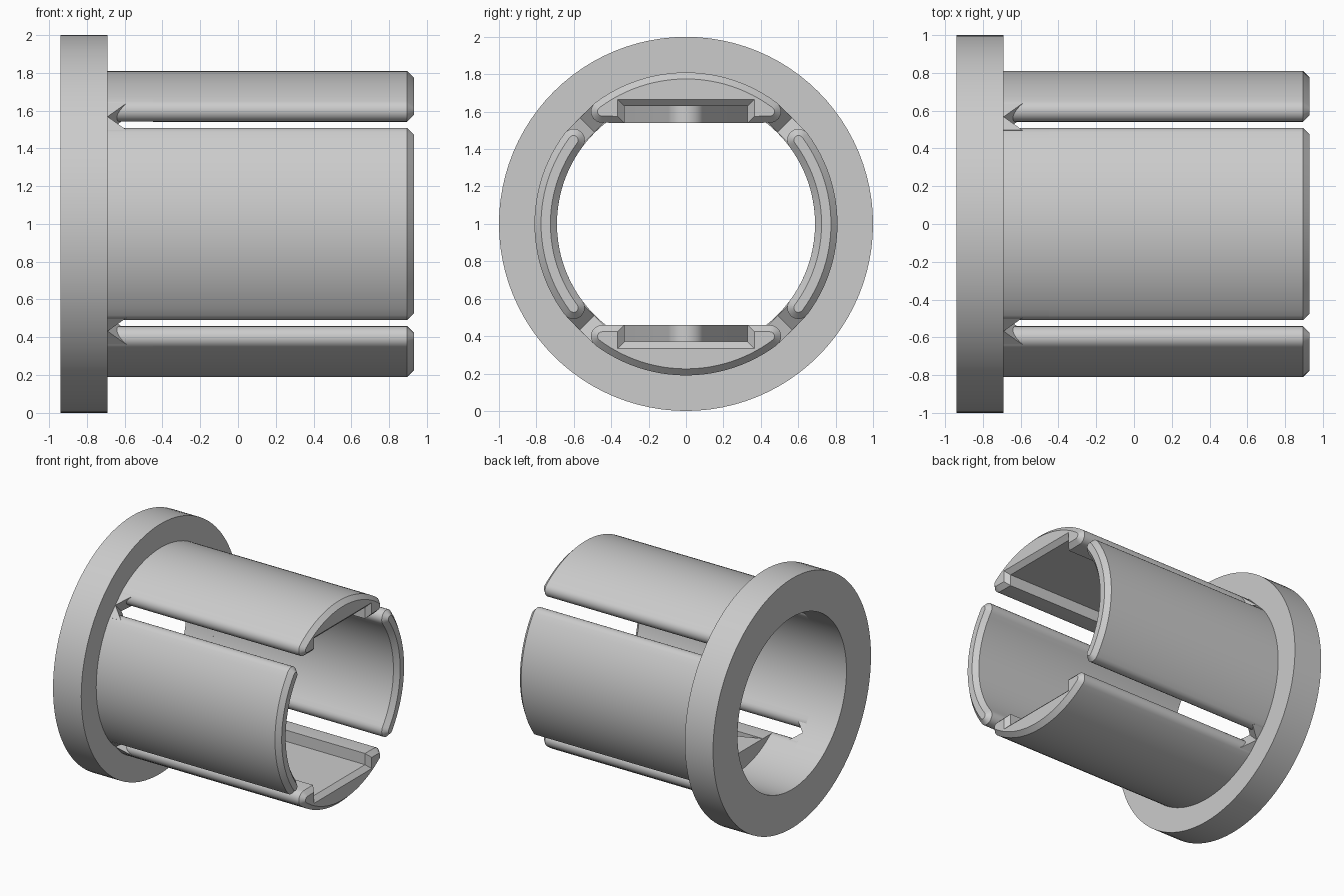
import bpy, bmesh
from math import sin, cos, pi, radians, asin, sqrt
from mathutils import Matrix, Vector

cube = bpy.data.objects.get("Cube")
if cube:
    bpy.data.objects.remove(cube)

grey = bpy.data.materials.new("plain grey")
grey.use_nodes = True
colour = (0.6, 0.6, 0.6, 1)
grey.diffuse_color = colour
grey.node_tree.nodes["Principled BSDF"].inputs["Base Color"].default_value = colour

# Main sizes
FLANGE_R, OUTER, BORE = 1.0, 0.81, 0.69
BACK, STEP, SHOULDER, END = -0.94, -0.69, -0.45, 0.93
CHAMFER = 0.035
MID, ROUND = (OUTER + BORE) / 2, (OUTER - BORE) / 2
SLOT = 0.048                                   # half width of each slot
HALF = pi / 4 - asin((SLOT + ROUND) / MID)     # half angle of a finger
FLAT, FLOOR, POCKET = 0.54, 0.63, 0.33


def arc(cx, cy, r, a0, a1, n):
    return [(cx + r * cos(a0 + (a1 - a0) * i / n),
             cy + r * sin(a0 + (a1 - a0) * i / n)) for i in range(n + 1)]


def finish(bm, name, turn=0.0):
    """Turn about the tube axis, lift into place and shade."""
    bmesh.ops.recalc_face_normals(bm, faces=bm.faces)
    bm.transform(Matrix.Translation((0, 0, 1)) @ Matrix.Rotation(turn, 4, 'X'))
    mesh = bpy.data.meshes.new(name)
    bm.to_mesh(mesh)
    bm.free()
    mesh.materials.append(grey)
    obj = bpy.data.objects.new(name, mesh)
    bpy.context.collection.objects.link(obj)
    bpy.ops.object.select_all(action='DESELECT')
    obj.select_set(True)
    bpy.context.view_layer.objects.active = obj
    bpy.ops.object.shade_smooth_by_angle(angle=radians(30))
    return obj


def prism(name, points, to_3d, vector, turn=0.0, chamfer=0.0):
    """Extrude a closed outline, with an optional chamfer round the far end."""
    bm = bmesh.new()
    face = bm.faces.new([bm.verts.new(to_3d(p)) for p in points])
    new = bmesh.ops.extrude_face_region(bm, geom=[face], use_keep_orig=True)["geom"]
    bmesh.ops.translate(bm, vec=vector,
                        verts=[v for v in new if isinstance(v, bmesh.types.BMVert)])
    cap = [f for f in new if isinstance(f, bmesh.types.BMFace)]
    bmesh.ops.recalc_face_normals(bm, faces=bm.faces)
    if chamfer:
        bmesh.ops.inset_region(bm, faces=cap, thickness=chamfer, depth=chamfer,
                               use_even_offset=True, use_boundary=True)
    return finish(bm, name, turn)


def along_x(name, points, x0, x1, turn, chamfer=0.0):
    return prism(name, points, lambda p: (x0, p[0], p[1]),
                 Vector((x1 - chamfer - x0, 0, 0)), turn, chamfer)


# Flange ring
bm = bmesh.new()
loop = [(BACK, BORE), (BACK, FLANGE_R), (STEP, FLANGE_R), (STEP, BORE)]
verts = [bm.verts.new((x, r, 0)) for x, r in loop]
edges = [bm.edges.new((verts[i], verts[i - 1])) for i in range(4)]
bmesh.ops.spin(bm, geom=verts + edges, cent=(0, 0, 0), axis=(1, 0, 0),
               angle=2 * pi, steps=96, use_merge=True)
bmesh.ops.remove_doubles(bm, verts=bm.verts, dist=1e-4)
finish(bm, "flange")

# Curved finger outline with fully rounded edges
lo, hi = pi / 2 - HALF, pi / 2 + HALF
finger = (arc(0, 0, OUTER, lo, hi, 24)
          + arc(MID * cos(hi), MID * sin(hi), ROUND, hi, hi + pi, 10)[1:]
          + arc(0, 0, BORE, hi, lo, 24)[1:]
          + arc(MID * cos(lo), MID * sin(lo), ROUND, lo + pi, lo + 2 * pi, 10)[1:-1])

# Flat-backed jaw outline with a shallow pocket
right = arc(MID * cos(lo), MID * sin(lo), ROUND, lo, -pi / 2, 10)[1:]
right += [(POCKET, FLAT), (POCKET, FLOOR)]
left = [(-y, z) for y, z in reversed(right)]
jaw = arc(0, 0, OUTER, hi, lo, 24) + right + left

# Pocket tongue outline, tapering to a rounded nose
nose_r, nose_x = 0.10, 0.12
dx, dy = nose_x - SHOULDER, POCKET
lean = asin(dy / sqrt(dx * dx + dy * dy)) - asin(nose_r / sqrt(dx * dx + dy * dy))
tongue = ([(SHOULDER, -POCKET)]
          + arc(nose_x, 0, nose_r, lean - pi / 2, pi / 2 - lean, 16)
          + [(SHOULDER, POCKET)])

for name, turn in (("left", pi / 2), ("right", -pi / 2)):
    along_x("side_finger_" + name, finger, STEP - 0.01, END, turn, CHAMFER)

for name, turn in (("upper", 0), ("lower", pi)):
    along_x(name + "_finger_root", finger, STEP - 0.01, SHOULDER, turn)
    along_x(name + "_jaw", jaw, SHOULDER, END, turn, CHAMFER)
    prism(name + "_pocket_tongue", tongue, lambda p: (p[0], p[1], FLAT),
          Vector((0, 0, FLOOR - FLAT + 0.01)), turn)

# Pointed ends of the four slots
for i in range(4):
    for side in (-1, 1):
        wedge = [(STEP - 0.01, 0), (STEP, 0), (STEP + 0.1, side * 0.1),
                 (STEP - 0.01, side * 0.1)]
        prism("slot_end", wedge, lambda p: (p[0], p[1], BORE + 0.003),
              Vector((0, 0, OUTER - BORE - 0.01)), pi / 4 + i * pi / 2)
